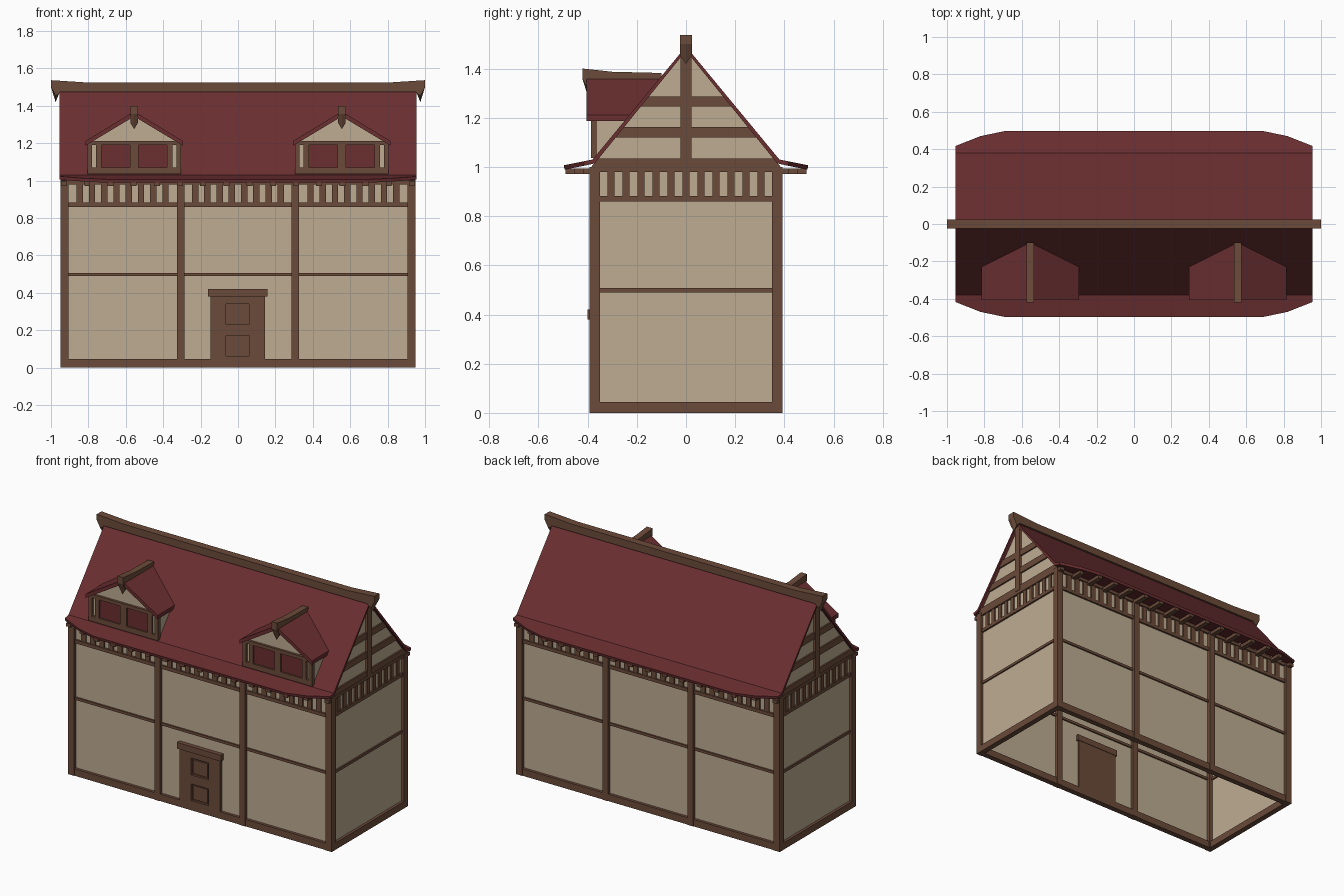
import bpy, bmesh

if "Cube" in bpy.data.objects:
    bpy.data.objects.remove(bpy.data.objects["Cube"])

def material(name, rgb):
    m = bpy.data.materials.new(name)
    m.diffuse_color = (*rgb, 1)
    m.use_nodes = True
    m.node_tree.nodes["Principled BSDF"].inputs["Base Color"].default_value = m.diffuse_color
    return m

CREAM = material("cream plaster", (0.515, 0.413, 0.288))
BROWN = material("brown timber", (0.147, 0.070, 0.042))
RED = material("red tiles", (0.147, 0.028, 0.030))

def finish(name, bm, mat, fix=True):
    if fix:
        bmesh.ops.recalc_face_normals(bm, faces=bm.faces)
    me = bpy.data.meshes.new(name)
    bm.to_mesh(me)
    bm.free()
    me.materials.append(mat)
    ob = bpy.data.objects.new(name, me)
    bpy.context.collection.objects.link(ob)
    return ob

def loft(bm, rings):
    """Skin closed rings of equal length and cap both ends."""
    vs = [[bm.verts.new(p) for p in r] for r in rings]
    n = len(vs[0])
    for a, b in zip(vs, vs[1:]):
        for i in range(n):
            j = (i + 1) % n
            bm.faces.new((a[i], a[j], b[j], b[i]))
    bm.faces.new(vs[0])
    bm.faces.new(vs[-1])

def boxes(name, items, mat):
    bm = bmesh.new()
    for x0, x1, y0, y1, z0, z1 in items:
        loft(bm, [[(x0, y0, z), (x1, y0, z), (x1, y1, z), (x0, y1, z)] for z in (z0, z1)])
    return finish(name, bm, mat)

def roof_y(z):
    """Front roof slope: y where the roof reaches height z."""
    return -(1.49 - z) * 0.38 / 0.46

# Plaster walls, open at the bottom
bm = bmesh.new()
WX, WY = 0.932, 0.372
ring = [(-WX, -WY), (WX, -WY), (WX, WY), (-WX, WY)]
for i in range(4):
    a, b = ring[i], ring[(i + 1) % 4]
    bm.faces.new([bm.verts.new(p) for p in ((*a, 0.01), (*b, 0.01), (*b, 1.0), (*a, 1.0))])
finish("plaster_walls", bm, CREAM, False)

# Posts
posts = []
for sy in (-1, 1):
    y0, y1 = sorted((sy * 0.35, sy * 0.393))
    for x in (-0.928, 0.928):
        posts.append((x - 0.022, x + 0.022, y0, y1, 0, 1.0))
    for x in (-0.307, 0.307):
        posts.append((x - 0.02, x + 0.02, y0, y1, 0, 1.0))
boxes("wall_posts", posts, BROWN)

# Horizontal rails on all four sides: sill, middle rail, frieze rail, top plate
rails = []
for z0, z1, d in ((0, 0.045, 0.018), (0.49, 0.507, 0.009), (0.86, 0.882, 0.012), (0.98, 1.0, 0.014)):
    for s in (-1, 1):
        rails.append((-WX, WX, s * WY - d, s * WY + d, z0, z1))
        rails.append((s * WX - d, s * WX + d, -WY, WY, z0, z1))
boxes("wall_rails", rails, BROWN)

# Frieze studs
studs = []
for s in (-1, 1):
    for bay in (-0.617, 0, 0.617):
        for i in range(8):
            x = bay + (i - 3.5) * 0.0655
            studs.append((x - 0.017, x + 0.017, s * WY - 0.009, s * WY + 0.009, 0.88, 0.982))
    for i in range(11):
        y = (i - 5) * 0.061
        studs.append((s * WX - 0.009, s * WX + 0.009, y - 0.0135, y + 0.0135, 0.88, 0.982))
boxes("frieze_studs", studs, BROWN)

# Main roof: steep slopes, flared eaves drawn in towards the ends
cols = [(-0.955, 0.417), (-0.82, 0.47), (-0.69, 0.497), (0.69, 0.497), (0.82, 0.47), (0.955, 0.417)]
bm = bmesh.new()
grid = []
for x, e in cols:
    ez = 1.03 - (e - 0.38) * 0.2
    grid.append([bm.verts.new((x, y, z)) for y, z in
                 ((-e, ez), (-0.38, 1.03), (0, 1.49), (0.38, 1.03), (e, ez))])
for a, b in zip(grid, grid[1:]):
    for i in range(4):
        bm.faces.new((a[i], b[i], b[i + 1], a[i + 1]))
roof = finish("main_roof", bm, RED, False)
mod = roof.modifiers.new("thickness", 'SOLIDIFY')
mod.thickness = 0.018
mod.offset = -1

# Rafter tails below the eaves
def eave(x):
    x = abs(x)
    return 0.497 if x < 0.69 else 0.497 - (x - 0.69) * 0.3
tails = []
for i in range(16):
    x = -0.93 + i * 0.124
    for s in (-1, 1):
        y0, y1 = sorted((s * 0.36, s * (eave(x) - 0.008)))
        tails.append((x - 0.016, x + 0.016, y0, y1, 0.972, 0.994))
boxes("rafter_tails", tails, BROWN)

# Gable walls and their framing
for s, side in ((-1, "left"), (1, "right")):
    bm = bmesh.new()
    loft(bm, [[(s * x, -0.385, 1.0), (s * x, 0.385, 1.0), (s * x, 0, 1.473)] for x in (0.92, 0.934)])
    finish(side + "_gable_wall", bm, CREAM)
    bm = bmesh.new()
    for z0, z1 in ((1.0, 1.035), (1.12, 1.162), (1.245, 1.287)):
        h0, h1 = [(1.473 - z) * 0.815 for z in (z0, z1)]
        loft(bm, [[(s * x, -h0, z0), (s * x, h0, z0), (s * x, h1, z1), (s * x, -h1, z1)]
                  for x in (0.915, 0.944)])
    loft(bm, [[(s * x, -0.022, 1.0), (s * x, 0.022, 1.0), (s * x, 0.022, 1.46), (s * x, -0.022, 1.46)]
              for x in (0.915, 0.949)])
    finish(side + "_gable_timbers", bm, BROWN)

# Ridge beams with keel-shaped pendant ends: side profile lofted over the beam width
def ridge(name, profile, half, place):
    low = min(z for _, z in profile)
    bm = bmesh.new()
    rings = []
    for w in (-half, 0, half):
        rings.append([place(u, w, z + 0.035 if w and z < low + 0.01 else z) for u, z in profile])
    loft(bm, rings)
    finish(name, bm, BROWN)

half_profile = [(0.8, 1.524), (1.0, 1.537), (1.0, 1.5), (0.975, 1.42), (0.957, 1.465), (0.95, 1.475)]
profile = half_profile + [(-u, z) for u, z in reversed(half_profile)]
ridge("main_ridge_beam", profile, 0.025, lambda u, w, z: (u, w, z))

# Dormers, cut off at the back along the main roof slope
for cx, side in ((-0.555, "left"), (0.555, "right")):
    def wedge(name, pts, front, mat):
        bm = bmesh.new()
        loft(bm, [[(cx + x, front, z) for x, z in pts],
                  [(cx + x, max(front + 0.004, roof_y(z) + 0.006), z) for x, z in pts]])
        finish(side + name, bm, mat)
    wedge("_dormer_walls", [(-0.245, 1.036), (0.245, 1.036), (0.245, 1.2), (0, 1.35), (-0.245, 1.2)],
          -0.372, CREAM)
    wedge("_dormer_roof", [(-0.26, 1.187), (0, 1.343), (0.26, 1.187), (0.26, 1.212), (0, 1.37), (-0.26, 1.212)],
          -0.405, RED)
    ridge(side + "_dormer_ridge",
          [(-0.1, 1.382), (-0.3, 1.387), (-0.42, 1.4), (-0.42, 1.355), (-0.395, 1.275), (-0.376, 1.32),
           (-0.37, 1.345), (-0.1, 1.345)], 0.021, lambda u, w, z: (cx + w, u, z))
    y0, y1 = -0.387, -0.362
    frame = [(cx - 0.25, cx + 0.25, y0, y1, 1.036, 1.07),
             (cx - 0.25, cx + 0.25, y0, y1, 1.19, 1.212),
             (cx - 0.022, cx + 0.022, y0, y1, 1.06, 1.2)]
    for s in (-1, 1):
        for a, b in ((0.225, 0.25), (0.176, 0.205)):
            xa, xb = sorted((cx + s * a, cx + s * b))
            frame.append((xa, xb, y0, y1, 1.036, 1.2))
    boxes(side + "_dormer_frame", frame, BROWN)
    boxes(side + "_dormer_panes", [(cx + s * 0.1 - 0.08, cx + s * 0.1 + 0.08, -0.377, -0.37, 1.065, 1.195)
                                   for s in (-1, 1)], RED)

# Door: slab, stiles and rails around two recessed panels, lintel
D0, D1 = -0.39, -0.36
door = [(-0.148, 0.145, -0.376, -0.358, 0, 0.385),
        (-0.148, -0.064, D0, D1, 0, 0.385), (0.06, 0.145, D0, D1, 0, 0.385),
        (-0.064, 0.06, D0, D1, 0, 0.062), (-0.064, 0.06, D0, D1, 0.172, 0.23),
        (-0.064, 0.06, D0, D1, 0.34, 0.385)]
for z in (0.062, 0.23):
    door.append((-0.054, 0.05, -0.384, -0.37, z + 0.01, z + 0.1))
boxes("door", door, BROWN)
boxes("door_lintel", [(-0.16, 0.157, -0.4, -0.355, 0.38, 0.42)], BROWN)
